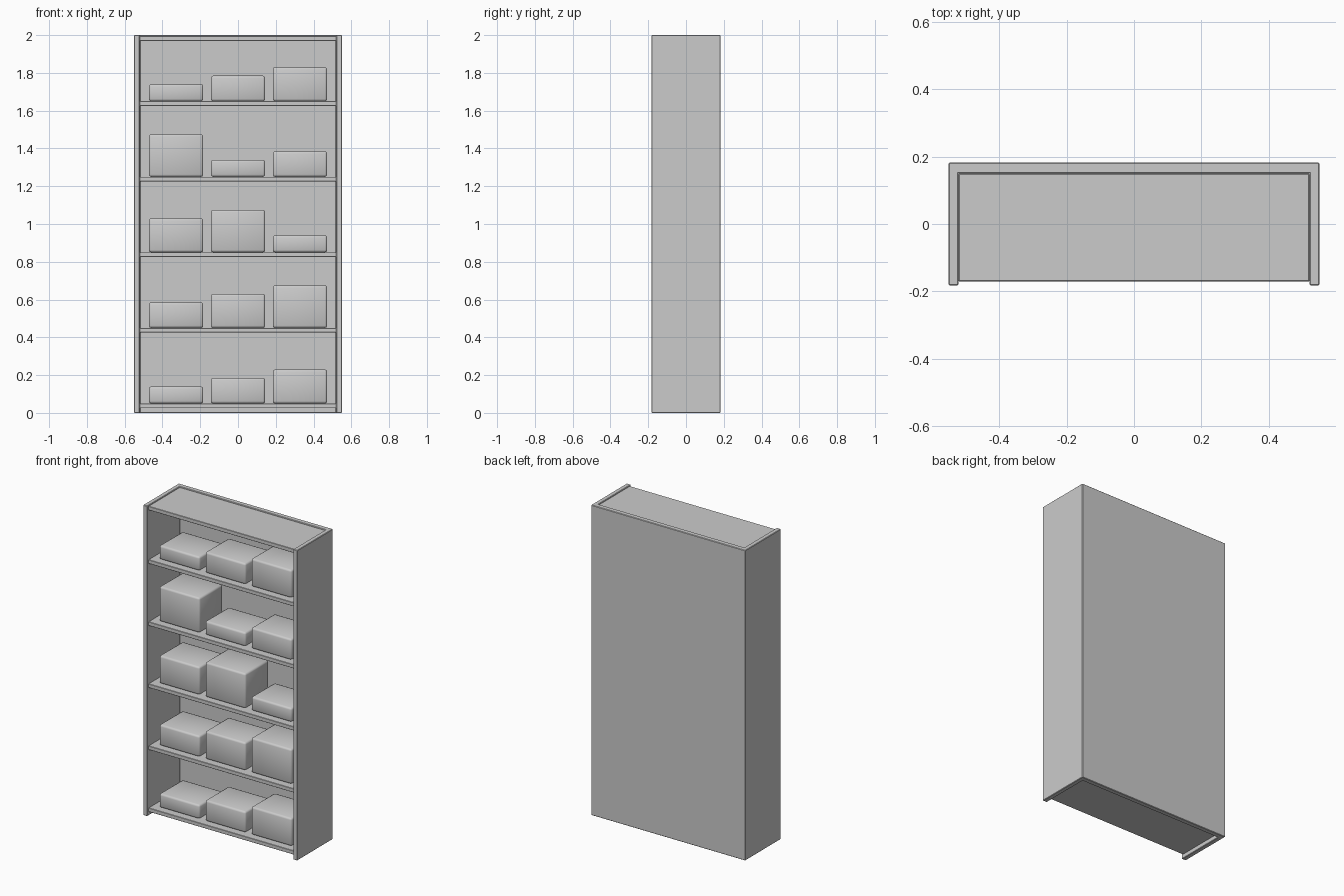
import bpy, bmesh

if "Cube" in bpy.data.objects:
    bpy.data.objects.remove(bpy.data.objects["Cube"])

HW, HD, H = 0.55, 0.182, 2.0      # half width, half depth, height
T = 0.03                          # side panel thickness
SHELF_FRONT, SHELF_BACK = -0.17, 0.149


def finish(name, bm, bevel, segments):
    bmesh.ops.recalc_face_normals(bm, faces=bm.faces)
    mesh = bpy.data.meshes.new(name)
    bm.to_mesh(mesh)
    bm.free()
    obj = bpy.data.objects.new(name, mesh)
    bpy.context.collection.objects.link(obj)
    mod = obj.modifiers.new("soft_edges", 'BEVEL')
    mod.width = bevel
    mod.segments = segments
    return obj


def box(name, x0, x1, y0, y1, z0, z1, bevel, segments=1):
    bm = bmesh.new()
    bmesh.ops.create_cube(bm, size=1)
    for v in bm.verts:
        v.co.x = x1 if v.co.x > 0 else x0
        v.co.y = y1 if v.co.y > 0 else y0
        v.co.z = z1 if v.co.z > 0 else z0
    return finish(name, bm, bevel, segments)


# Carcass: two sides and the back as one U-shaped profile, extruded upward
half = [(HW, HD), (HW, -HD), (HW - T, -HD), (HW - T, SHELF_BACK)]
outline = half + [(-x, y) for x, y in reversed(half)]
bm = bmesh.new()
base = bm.faces.new([bm.verts.new((x, y, 0)) for x, y in outline])
top = bmesh.ops.extrude_face_region(bm, geom=[base])
bmesh.ops.translate(bm, vec=(0, 0, H),
                    verts=[g for g in top['geom'] if isinstance(g, bmesh.types.BMVert)])
finish("carcass", bm, 0.003, 1)

# Top board, slightly recessed between the sides
box("top_board", -HW + T, HW - T, SHELF_FRONT, SHELF_BACK, 1.97, 1.995, 0.002)

# Shelves, each with three storage boxes whose heights cycle through four sizes
for row in range(5):
    z = 0.05 + 0.4 * row
    box(f"shelf_{row + 1}", -HW + T, HW - T, SHELF_FRONT, SHELF_BACK, z - 0.025, z, 0.002)
    for col in range(3):
        x = 0.328 * (col - 1)
        height = 0.09 + 0.045 * ((row + col) % 4)
        crate = box(f"storage_box_{row + 1}_{col + 1}", x - 0.144, x + 0.144,
                    -0.13, 0.11, z, z + height, 0.012, 2)
        for face in crate.data.polygons:
            face.use_smooth = True
